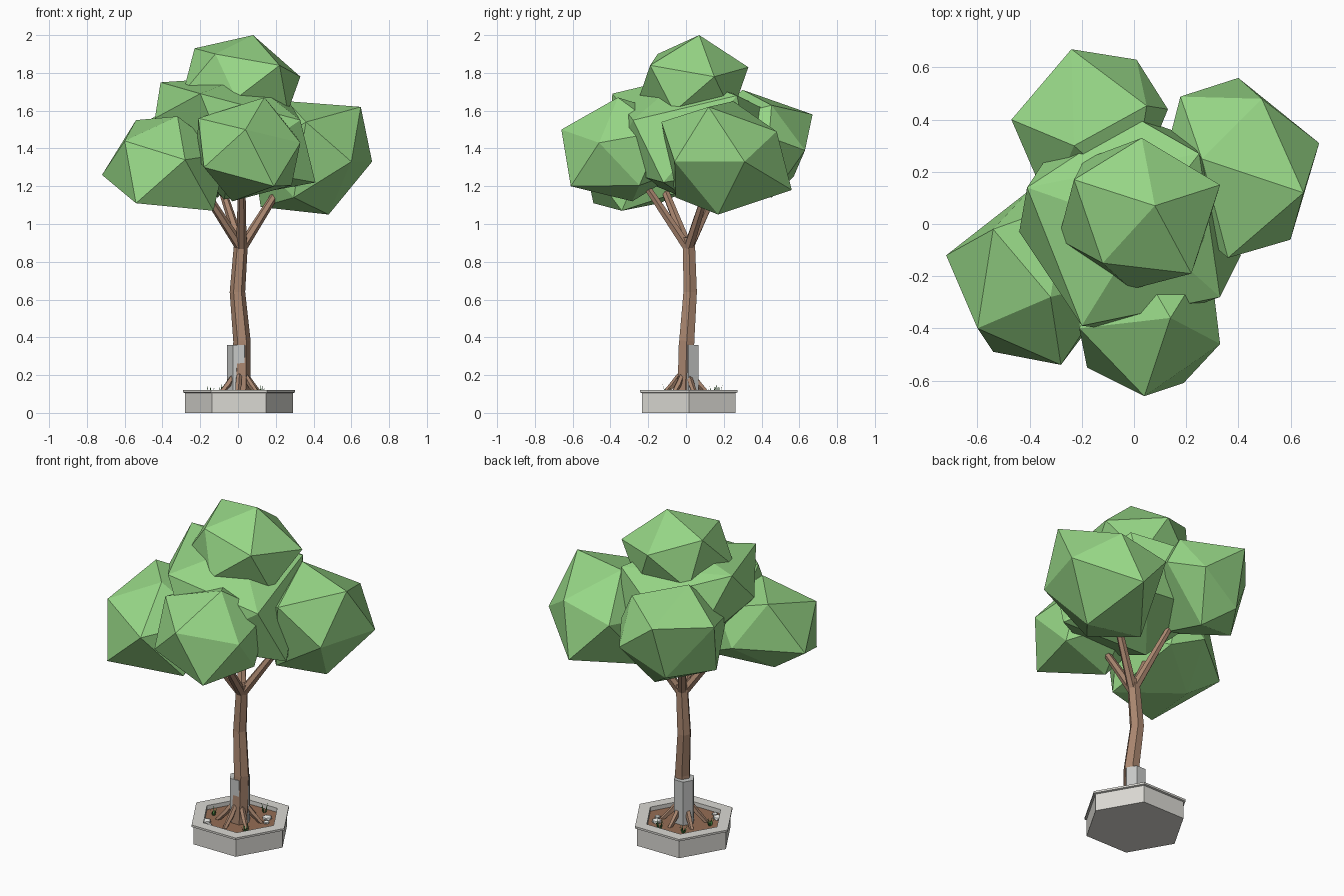
import bpy, bmesh, math, random
from mathutils import Vector, Matrix

random.seed(4)
if "Cube" in bpy.data.objects:
    bpy.data.objects.remove(bpy.data.objects["Cube"], do_unlink=True)


def material(name, rgb):
    m = bpy.data.materials.new(name)
    m.use_nodes = True
    m.diffuse_color = (*rgb, 1)
    m.node_tree.nodes["Principled BSDF"].inputs["Base Color"].default_value = (*rgb, 1)
    return m


LEAF = material("leaf green", (0.31, 0.68, 0.24))
BARK = material("bark brown", (0.4, 0.24, 0.16))
CONCRETE = material("concrete grey", (0.7, 0.69, 0.65))
SOIL = material("soil brown", (0.3, 0.155, 0.09))
METAL = material("guard grey", (0.57, 0.58, 0.57))
STONE = material("pale stone", (0.78, 0.78, 0.75))
GRASS = material("grass green", (0.09, 0.32, 0.07))


def finish(name, bm, mat):
    bmesh.ops.recalc_face_normals(bm, faces=bm.faces[:])
    mesh = bpy.data.meshes.new(name)
    bm.to_mesh(mesh)
    bm.free()
    mesh.materials.append(mat)
    obj = bpy.data.objects.new(name, mesh)
    bpy.context.collection.objects.link(obj)


def tube(name, path, radii, mat, sides=6):
    """Faceted tapering tube through the path points."""
    path = [Vector(p) for p in path]
    bm = bmesh.new()
    rings = []
    for i, (p, r) in enumerate(zip(path, radii)):
        tangent = path[min(i + 1, len(path) - 1)] - path[max(i - 1, 0)]
        turn = Vector((0, 0, 1)).rotation_difference(tangent)
        rings.append([bm.verts.new(p + turn @ Vector((r * math.cos(a), r * math.sin(a), 0)))
                      for a in (math.tau * k / sides for k in range(sides))])
    for low, high in zip(rings, rings[1:]):
        for k in range(sides):
            n = (k + 1) % sides
            bm.faces.new((low[k], low[n], high[n], high[k]))
    bm.faces.new(rings[0][::-1])
    bm.faces.new(rings[-1])
    finish(name, bm, mat)


def leaf_clump(name, low, high, pole, neighbour, nudges):
    """Icosahedron with two corners aimed, fitted to a box, a few corners nudged, kept convex."""
    z = Vector(pole).normalized()
    x = Vector(neighbour)
    x = (x - z * x.dot(z)).normalized()
    turn = Matrix((x, z.cross(x), z)).transposed().to_4x4()
    ball = bmesh.new()
    bmesh.ops.create_icosphere(ball, subdivisions=1, radius=1, matrix=turn)
    corners = [v.co.copy() for v in ball.verts]
    ball.free()
    for axis in range(3):
        values = [c[axis] for c in corners]
        a, b = min(values), max(values)
        for c in corners:
            c[axis] = low[axis] + (c[axis] - a) / (b - a) * (high[axis] - low[axis])
    free = list(range(len(corners)))
    for target in map(Vector, nudges):
        nearest = min(free, key=lambda i: (corners[i] - target).length)
        corners[nearest] = target
        free.remove(nearest)
    bm = bmesh.new()
    for c in corners:
        bm.verts.new(c)
    bmesh.ops.convex_hull(bm, input=bm.verts[:])
    bmesh.ops.delete(bm, geom=[v for v in bm.verts if not v.link_faces], context="VERTS")
    finish(name, bm, LEAF)


# Foliage
leaf_clump("foliage_top", (-0.29, -0.25, 1.5), (0.33, 0.33, 2.0), (0.06, 0.03, 0.25), (0.2, -0.23, 0.09),
           [(0.08, 0.07, 2.0), (-0.23, 0.17, 1.93), (0.33, 0.15, 1.78), (0.22, -0.19, 1.84),
            (-0.12, -0.15, 1.9), (0.03, 0.33, 1.83)])
leaf_clump("foliage_centre", (-0.42, -0.41, 1.13), (0.38, 0.41, 1.78), (-0.4, 0.13, 0.28), (-0.2, -0.39, 0.22),
           [(-0.41, 0.14, 1.75), (-0.2, -0.39, 1.69), (0.41, -0.12, 1.22), (0.25, 0.27, 1.68),
            (-0.44, -0.03, 1.56), (0.33, -0.28, 1.55)])
leaf_clump("foliage_right", (-0.72, -0.54, 1.07), (-0.06, 0.17, 1.57), (0.13, -0.31, 0.02), (-0.19, -0.18, 0.12),
           [(-0.28, -0.54, 1.34), (-0.6, -0.4, 1.44), (-0.72, -0.12, 1.26), (-0.32, -0.28, 1.57),
            (-0.54, -0.02, 1.55), (-0.54, -0.49, 1.11), (-0.13, -0.34, 1.07), (-0.5, -0.14, 1.11),
            (-0.4, 0.13, 1.3)])
leaf_clump("foliage_front", (-0.22, -0.66, 1.12), (0.34, 0.0, 1.67), (0, -0.33, 0.12), (0.09, -0.03, 0.29),
           [(0.04, -0.66, 1.5), (0.14, -0.36, 1.67), (0.33, -0.46, 1.43), (0.19, -0.61, 1.2),
            (-0.18, -0.55, 1.3), (-0.21, -0.4, 1.56)])
leaf_clump("foliage_left", (0.08, -0.13, 1.05), (0.71, 0.56, 1.65), (0.31, 0.09, -0.02), (0.25, -0.1, 0.27),
           [(0.71, 0.31, 1.33), (0.65, 0.12, 1.62), (0.6, -0.06, 1.33), (0.49, 0.48, 1.49), (0.4, 0.56, 1.18),
            (0.48, 0.17, 1.05), (0.26, 0.25, 1.65), (0.36, -0.13, 1.54), (0.12, 0.2, 1.09)])
leaf_clump("foliage_back", (-0.47, 0.07, 1.14), (0.13, 0.67, 1.71), (-0.06, -0.07, 0.28), (-0.07, 0.3, 0.18),
           [(-0.23, 0.3, 1.71), (-0.24, 0.67, 1.58), (0.01, 0.63, 1.39), (-0.47, 0.4, 1.55),
            (0.13, 0.44, 1.46), (-0.26, 0.57, 1.25), (-0.43, 0.32, 1.25)])

# Trunk and branches
tube("trunk", [(0.015, -0.004, 0.08), (0.021, 0.004, 0.38), (-0.003, 0.022, 0.64), (0.018, 0.015, 0.93)],
     [0.051, 0.046, 0.041, 0.036], BARK)
fork = (0.018, 0.012, 0.87)
for side, tip in (("right", (-0.24, -0.15, 1.27)), ("front", (0.02, -0.23, 1.23)),
                  ("left", (0.25, 0.13, 1.24)), ("back", (-0.1, 0.18, 1.23))):
    tube("branch_" + side, [fork, tip], [0.028, 0.019], BARK)

# Roots
for i in range(6):
    a = math.tau * (i + 0.4) / 6
    c, s = math.cos(a), math.sin(a)
    tube(f"root_{i + 1}", [(0.01 + r * c, r * s, z) for r, z in ((0.035, 0.2), (0.07, 0.15), (0.13, 0.085))],
         [0.014, 0.017, 0.012], BARK, 5)

# Planter: stacked hexagon rings from the bottom over the rim to the inside
middle = Vector((0.005, 0.015, 0))
bm = bmesh.new()
profile = [(0.285, 0), (0.285, 0.105), (0.297, 0.108), (0.297, 0.12), (0.225, 0.12), (0.225, 0.07)]
rings = [[bm.verts.new(middle + Vector((r * math.cos(k * math.pi / 3), r * math.sin(k * math.pi / 3), z)))
          for k in range(6)] for r, z in profile]
for low, high in zip(rings, rings[1:]):
    for k in range(6):
        n = (k + 1) % 6
        bm.faces.new((low[k], low[n], high[n], high[k]))
bm.faces.new(rings[0][::-1])
finish("planter", bm, CONCRETE)

# Soil
tube("soil", [middle + Vector((0, 0, z)) for z in (0.07, 0.095)], [0.226, 0.226], SOIL)

# Trunk guard: hexagonal sleeve the leaning trunk pushes through
tube("trunk_guard", [(0.004, 0.013, 0.08), (0.004, 0.013, 0.36)], [0.062, 0.062], METAL)

# Stones
for i, (x, y, size) in enumerate([(-0.13, -0.12, 0.03), (0.12, 0.11, 0.03), (0.15, 0.06, 0.018), (-0.09, -0.15, 0.018)]):
    bm = bmesh.new()
    bmesh.ops.create_icosphere(bm, subdivisions=1, radius=size)
    for v in bm.verts:
        v.co = Vector((v.co.x + x, v.co.y + y, v.co.z * 0.6 + 0.1))
    finish(f"stone_{i + 1}", bm, STONE)

# Grass tufts
for i, (x, y) in enumerate([(-0.15, -0.02), (0.06, 0.17), (0.12, -0.1), (-0.08, 0.14)]):
    bm = bmesh.new()
    for k in range(6):
        a = math.tau * k / 6 + random.random()
        out = Vector((math.cos(a), math.sin(a), 0))
        across = Vector((-out.y, out.x, 0)) * 0.006
        base = Vector((x, y, 0.09)) + out * 0.006
        tip = base + out * 0.02 + Vector((0, 0, random.uniform(0.04, 0.065)))
        bm.faces.new([bm.verts.new(p) for p in (base - across, base + across, tip)])
    finish(f"grass_tuft_{i + 1}", bm, GRASS)
